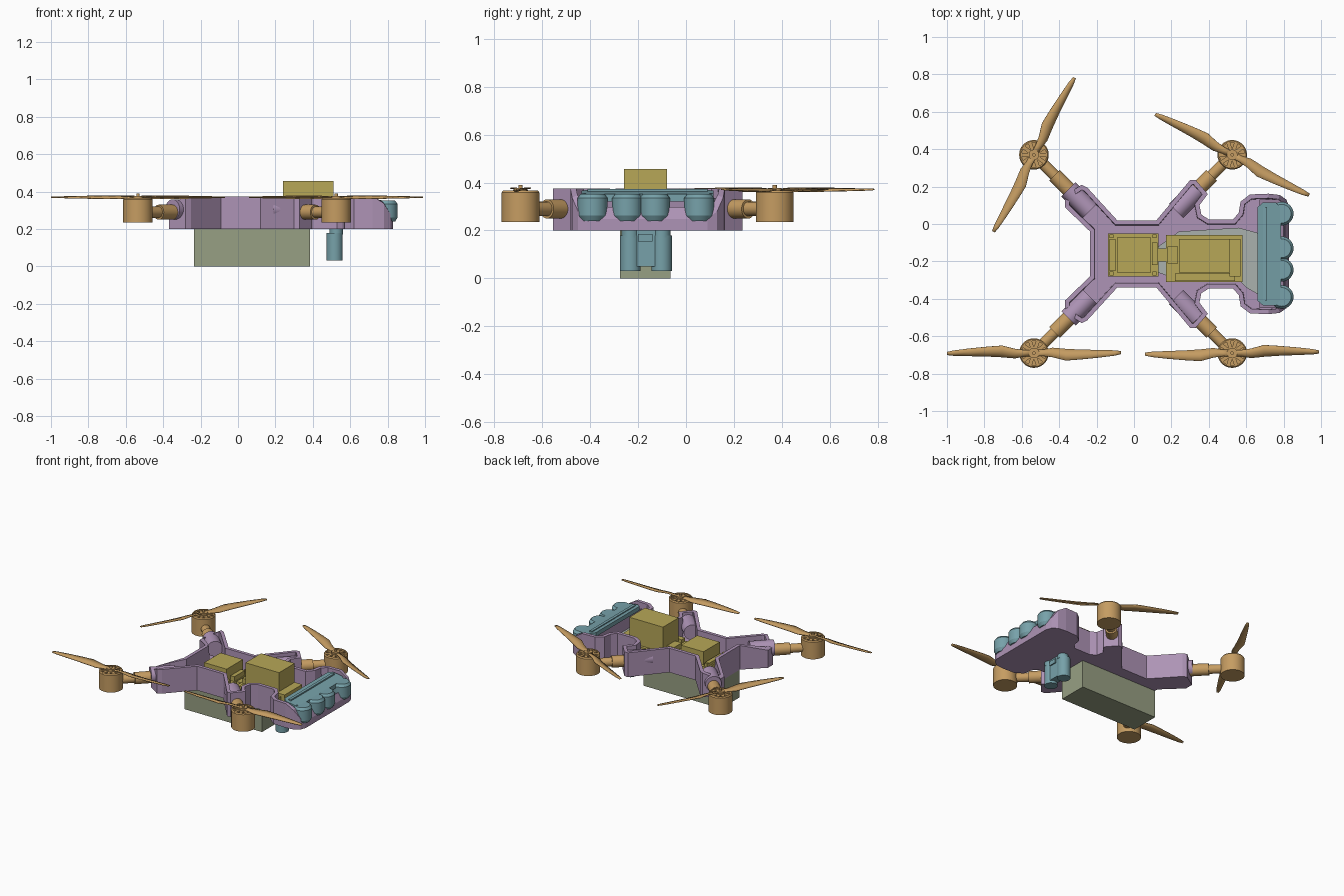
import bpy, bmesh, math
from mathutils import Vector, Matrix

if "Cube" in bpy.data.objects:
    bpy.data.objects.remove(bpy.data.objects["Cube"])

CX, CY = -0.005, -0.16  # centre of the airframe


def material(name, rgb):
    m = bpy.data.materials.new(name)
    m.use_nodes = True
    col = tuple((c / 255) ** 2.2 for c in rgb) + (1,)
    m.diffuse_color = col
    m.node_tree.nodes["Principled BSDF"].inputs["Base Color"].default_value = col
    return m


PURPLE = material("purple shell", (172, 146, 180))
TAN = material("tan motors", (196, 155, 98))
TEAL = material("teal sensors", (118, 160, 168))
OCHRE = material("ochre electronics", (182, 166, 88))
OLIVE = material("olive battery", (150, 158, 130))
GREY = material("grey plate", (168, 176, 172))


def finish(name, bm, mat, smooth=False):
    bmesh.ops.recalc_face_normals(bm, faces=bm.faces)
    me = bpy.data.meshes.new(name)
    bm.to_mesh(me)
    bm.free()
    me.materials.append(mat)
    ob = bpy.data.objects.new(name, me)
    bpy.context.collection.objects.link(ob)
    if smooth:
        bpy.ops.object.select_all(action='DESELECT')
        ob.select_set(True)
        bpy.context.view_layer.objects.active = ob
        bpy.ops.object.shade_smooth_by_angle(angle=math.radians(35))
    return ob


def add_box(bm, x, y, z):
    size = [b - a for a, b in (x, y, z)]
    mid = [(a + b) / 2 for a, b in (x, y, z)]
    mat = Matrix.Translation(mid) @ Matrix.Diagonal((*size, 1))
    bmesh.ops.create_cube(bm, size=1, matrix=mat)


def add_rod(bm, a, b, r, r2=None, n=32):
    a, b = Vector(a), Vector(b)
    rot = (b - a).to_track_quat('Z', 'Y').to_matrix().to_4x4()
    bmesh.ops.create_cone(bm, cap_ends=True, segments=n, radius1=r,
                          radius2=r if r2 is None else r2, depth=(b - a).length,
                          matrix=Matrix.Translation((a + b) / 2) @ rot)


def boxes(name, mat, *dims):
    bm = bmesh.new()
    for d in dims:
        add_box(bm, *d)
    return finish(name, bm, mat)


def prism(bm, pts, z0, z1):
    face = bm.faces.new([bm.verts.new((x, y, z0)) for x, y in pts])
    ext = bmesh.ops.extrude_face_region(bm, geom=[face], use_keep_orig=True)["geom"]
    bmesh.ops.translate(bm, verts=[v for v in ext if isinstance(v, bmesh.types.BMVert)],
                        vec=(0, 0, z1 - z0))
    bmesh.ops.recalc_face_normals(bm, faces=bm.faces)


# Open tray shell: mirrored outline, hollowed from the top, with a rounded nose
half = [(-0.235, 0.12), (-0.37, 0.25), (-0.37, 0.31), (-0.28, 0.37), (-0.25, 0.355),
        (-0.09, 0.18), (0.12, 0.18), (0.30, 0.395), (0.33, 0.395), (0.395, 0.32),
        (0.35, 0.26), (0.36, 0.21), (0.40, 0.185), (0.53, 0.185), (0.56, 0.22),
        (0.57, 0.28), (0.62, 0.318), (0.72, 0.322), (0.78, 0.315), (0.815, 0.29), (0.83, 0.25)]
outline = [(x, CY + d) for x, d in half] + [(x, CY - d) for x, d in reversed(half)]
bm = bmesh.new()
prism(bm, outline, 0.20, 0.375)
top = max(bm.faces, key=lambda f: f.calc_center_median().z)
bmesh.ops.inset_region(bm, faces=[top], thickness=0.024, use_even_offset=True)
bmesh.ops.inset_region(bm, faces=[top], thickness=0.003, depth=-0.14)
for v in bm.verts:
    if v.co.z > 0.3:
        if v.co.x > 0.72:
            v.co.z -= 10.5 * (v.co.x - 0.72) ** 2
        elif v.co.x < -0.29:
            v.co.z -= 0.6 * (-0.29 - v.co.x)
finish("body_shell", bm, PURPLE)

# Nose block carrying the range sensors
bm = bmesh.new()
add_box(bm, (0.67, 0.80), (CY - 0.29, CY + 0.29), (0.22, 0.335))
for v in bm.verts:
    if v.co.x > 0.7 and v.co.z > 0.3:
        v.co.z = 0.28
finish("nose_block", bm, PURPLE)

# Arm clamps, tubes and motors at the four corners
for sx, fx in ((-1, "back"), (1, "front")):
    for sy, fy in ((-1, "right"), (1, "left")):
        tag = fx + "_" + fy
        mx, my = CX + sx * 0.53, CY + sy * 0.53

        def along(t, z=0.29):
            return (mx - sx * t, my - sy * t, z)

        bm = bmesh.new()
        add_rod(bm, along(0.185, 0.305), along(0.30, 0.305), 0.054)
        finish("arm_clamp_" + tag, bm, PURPLE, True)

        bm = bmesh.new()
        add_rod(bm, along(0.04), along(0.13), 0.03)
        add_rod(bm, along(0.11), along(0.22), 0.04)
        finish("arm_tube_" + tag, bm, TAN, True)

        # Motor bell: can, rim, spokes and shaft
        bm = bmesh.new()
        add_rod(bm, (mx, my, 0.235), (mx, my, 0.345), 0.079, n=48)
        add_rod(bm, (mx, my, 0.34), (mx, my, 0.368), 0.032)
        add_rod(bm, (mx, my, 0.36), (mx, my, 0.39), 0.009)
        for k in range(10):
            a = math.tau * k / 10
            bmesh.ops.create_cube(bm, size=1, matrix=Matrix.Translation((mx, my, 0.354))
                                  @ Matrix.Rotation(a, 4, 'Z') @ Matrix.Translation((0.05, 0, 0))
                                  @ Matrix.Diagonal((0.05, 0.02, 0.018, 1)))
        finish("motor_" + tag, bm, TAN, True)
        bm = bmesh.new()
        rings = [[bm.verts.new((mx + r * math.cos(math.tau * k / 48),
                                my + r * math.sin(math.tau * k / 48), z)) for k in range(48)]
                 for r, z in ((0.079, 0.34), (0.079, 0.358), (0.073, 0.366), (0.066, 0.366), (0.066, 0.34))]
        for a, b in zip(rings, rings[1:]):
            for k in range(48):
                bm.faces.new((a[k], a[k - 1], b[k - 1], b[k]))
        finish("motor_rim_" + tag, bm, TAN, True)

# Two-bladed propellers: distance, leading edge, trailing edge, twist height
blade = [(0.0, 0.018, -0.018, 0.0), (0.05, 0.016, -0.018, 0.004), (0.10, 0.022, -0.028, 0.007),
         (0.17, 0.040, -0.022, 0.007), (0.25, 0.034, -0.018, 0.006), (0.35, 0.024, -0.016, 0.004),
         (0.43, 0.014, -0.014, 0.002), (0.465, 0.006, -0.010, 0.001)]
for tag, sx, sy, deg in (("back_left", -1, 1, 62.5), ("front_left", 1, 1, -28),
                         ("back_right", -1, -1, 0), ("front_right", 1, -1, 1)):
    bm = bmesh.new()
    hand = -sx * sy
    for flip in (1, -1):
        rows = [[bm.verts.new((flip * r, flip * hand * y, 0.370 + z))
                 for y, z in ((lead, tw), ((lead + trail) / 2, 0.002), (trail, -tw))]
                for r, lead, trail, tw in blade]
        for a, b in zip(rows, rows[1:]):
            for k in range(2):
                bm.faces.new((a[k], a[k + 1], b[k + 1], b[k]))
    add_rod(bm, (0, 0, 0.364), (0, 0, 0.376), 0.026)
    bm.transform(Matrix.Translation((CX + sx * 0.53, CY + sy * 0.53, 0))
                 @ Matrix.Rotation(math.radians(deg), 4, 'Z'))
    prop = finish("propeller_" + tag, bm, TAN, True)
    mod = prop.modifiers.new("thickness", 'SOLIDIFY')
    mod.thickness, mod.offset = 0.005, 0

# Battery and deck plate
boxes("battery", OLIVE, ((-0.235, 0.385), (-0.275, -0.065), (0, 0.20)))
bm = bmesh.new()
prism(bm, [(0.13, -0.26), (0.13, -0.12), (0.24, -0.04), (0.56, -0.02), (0.67, -0.05),
           (0.67, -0.38), (0.60, -0.34), (0.56, -0.30), (0.24, -0.30)], 0.23, 0.25)
finish("deck_plate", bm, GREY)

# Flight controller stack, with edge connectors
parts = [((-0.14, 0.13), (-0.28, -0.05), (0.24, 0.275)),
         ((-0.09, 0.09), (-0.258, -0.072), (0.275, 0.37)),
         ((0.095, 0.125), (-0.22, -0.10), (0.27, 0.31)),
         ((-0.13, -0.10), (-0.25, -0.08), (0.27, 0.295))]
for x in (-0.13, 0.10):
    for y in (-0.275, -0.075):
        parts.append(((x, x + 0.02), (y, y + 0.02), (0.225, 0.30)))
boxes("flight_controller", OCHRE, *parts)

# Companion computer: carrier board, tall module, connectors
parts = [((0.17, 0.58), (-0.31, -0.06), (0.25, 0.275)),
         ((0.24, 0.51), (-0.258, -0.08), (0.275, 0.457)),
         ((0.51, 0.57), (-0.28, -0.08), (0.275, 0.32)),
         ((0.18, 0.235), (-0.21, -0.12), (0.275, 0.31)),
         ((0.22, 0.54), (-0.305, -0.265), (0.275, 0.30)),
         ((0.13, 0.18), (-0.20, -0.13), (0.25, 0.27))]
boxes("companion_computer", OCHRE, *parts)

# Row of rounded range sensors along the nose
for i, y in enumerate((-0.39, -0.245, -0.13, 0.055)):
    bm = bmesh.new()
    add_rod(bm, (0.79, y, 0.24), (0.79, y, 0.262), 0.05, 0.063)
    add_rod(bm, (0.79, y, 0.262), (0.79, y, 0.335), 0.063)
    add_rod(bm, (0.79, y, 0.335), (0.79, y, 0.352), 0.063, 0.05)
    finish(f"range_sensor_{i + 1}", bm, TEAL, True)

# Sloping sensor bar with tapered ends
bm = bmesh.new()
prism(bm, [(0.66, CY - 0.25), (0.69, CY - 0.275), (0.76, CY - 0.275), (0.785, CY - 0.24),
           (0.785, CY + 0.24), (0.76, CY + 0.275), (0.69, CY + 0.275), (0.66, CY + 0.25)], 0.34, 0.37)
for v in bm.verts:
    v.co.z -= 0.15 * (v.co.x - 0.66)
finish("sensor_bar", bm, TEAL)
boxes("sensor_bar_ridge", TEAL, ((0.69, 0.71), (CY - 0.25, CY + 0.25), (0.35, 0.372)))

# Downward camera pod: twin barrels, bridge and window frame
bm = bmesh.new()
for y in (-0.232, -0.101):
    add_rod(bm, (0.517, y, 0.032), (0.517, y, 0.18), 0.043)
    add_rod(bm, (0.525, y, 0.17), (0.525, y, 0.205), 0.036)
add_box(bm, (0.49, 0.55), (-0.235, -0.10), (0.05, 0.205))
add_box(bm, (0.55, 0.558), (-0.20, -0.14), (0.155, 0.185))
finish("camera_pod", bm, TEAL, True)
